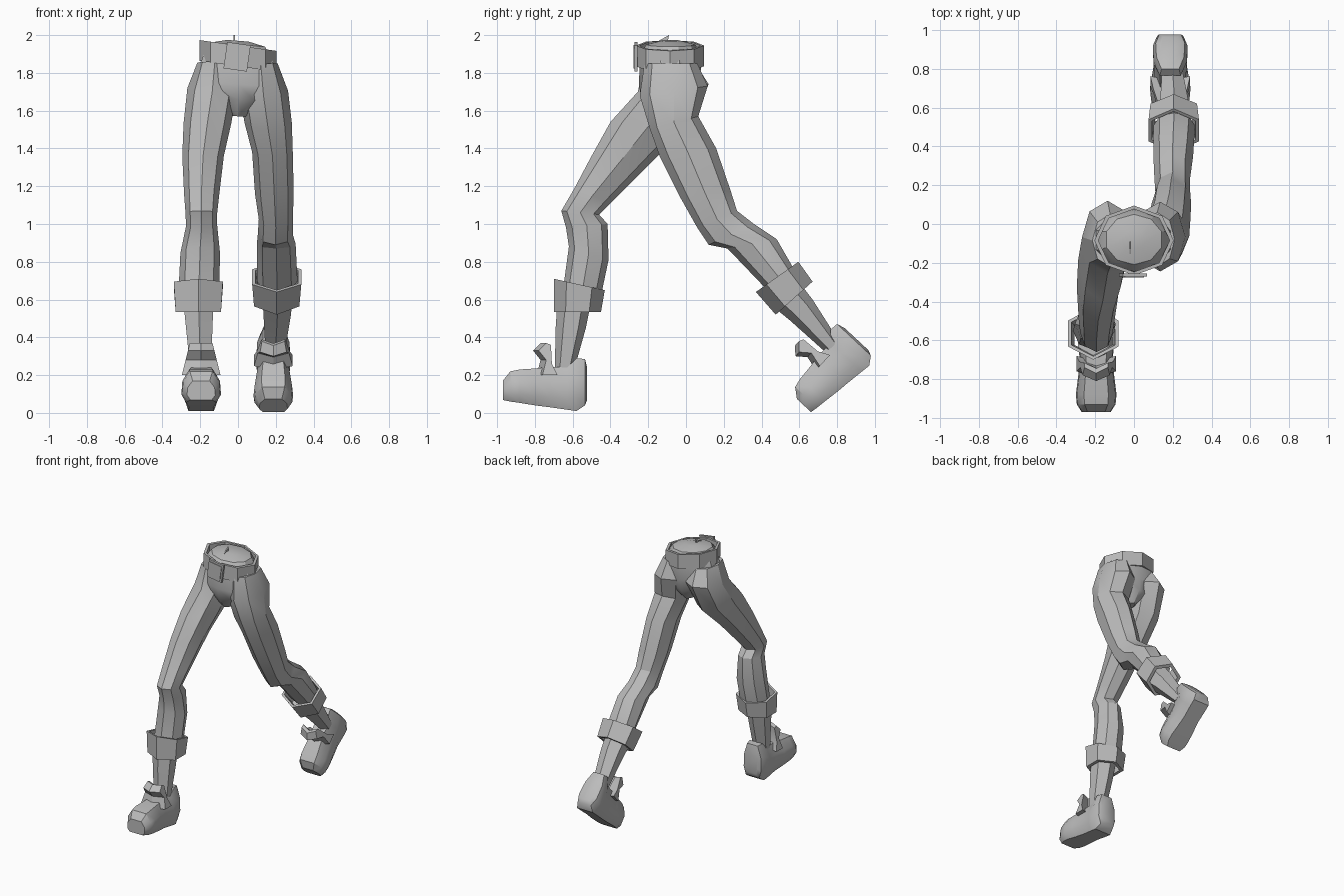
import bpy, bmesh, math
from mathutils import Matrix, Vector

cube = bpy.data.objects.get("Cube")
if cube:
    bpy.data.objects.remove(cube, do_unlink=True)

grey = bpy.data.materials.new("plain_grey")
grey.use_nodes = True
GREY = (0.5, 0.5, 0.5, 1)
grey.diffuse_color = GREY
grey.node_tree.nodes["Principled BSDF"].inputs["Base Color"].default_value = GREY


def finish(name, bm, angle=30):
    bmesh.ops.recalc_face_normals(bm, faces=bm.faces)
    mesh = bpy.data.meshes.new(name)
    bm.to_mesh(mesh)
    bm.free()
    mesh.materials.append(grey)
    obj = bpy.data.objects.new(name, mesh)
    bpy.context.collection.objects.link(obj)
    bpy.ops.object.select_all(action='DESELECT')
    obj.select_set(True)
    bpy.context.view_layer.objects.active = obj
    bpy.ops.object.shade_smooth_by_angle(angle=math.radians(angle))
    return obj


def skin(name, rings, loop=False, angle=30):
    """Bridge rings of points; cap the ends, or join last to first."""
    bm = bmesh.new()
    vs = [[bm.verts.new(p) for p in ring] for ring in rings]
    n = len(vs[0])
    for a, b in zip(vs, vs[1:] + (vs[:1] if loop else [])):
        for i in range(n):
            j = (i + 1) % n
            bm.faces.new((a[i], a[j], b[j], b[i]))
    if not loop:
        bm.faces.new(vs[0])
        bm.faces.new(vs[-1])
    return finish(name, bm, angle)


def ring(yf, zf, yr, zr, x0, x1, n=8, scale=1, slope=0):
    """Tilted ring from its front point, rear point and x range."""
    mid = Vector(((x0 + x1) / 2, (yf + yr) / 2, (zf + zr) / 2))
    half = Vector((0, yr - yf, zr - zf)) / 2 * scale
    rx = (x1 - x0) / 2 * scale
    if n == 6:
        rx /= math.cos(math.pi / 6)
    pts = []
    for i in range(n):
        a = math.pi / 2 + math.tau * i / n
        dx = rx * math.cos(a)
        pts.append(mid + half * math.sin(a) + Vector((dx, 0, slope * dx)))
    return pts


# Pelvis, rising to a low dome inside the belt
skin("pelvis", [ring(*s, n=10, slope=-0.08) for s in (
    (-.13, 1.97, -.03, 1.97, -.06, .06),
    (-.21, 1.95, .05, 1.95, -.15, .15),
    (-.245, 1.9, .075, 1.9, -.185, .185),
    (-.245, 1.83, .08, 1.83, -.21, .21),
    (-.25, 1.74, .07, 1.74, -.23, .23),
    (-.235, 1.66, .06, 1.65, -.15, .15),
    (-.17, 1.57, .0, 1.57, -.04, .04))])

# Pinched fold of cloth on top
skin("waist_fold", [[(x, -.18, 1.95), (x, -.09, 2.0), (x, -.1, 1.95)]
                    for x in (-.024, -.016)])

# Belt band, buckle frame and inner plate
skin("belt", [ring(-.265, z, .095, z, -.205, .205, scale=s, slope=-0.14)
              for z, s in ((1.945, 1), (1.835, 1), (1.835, .9), (1.945, .9))], loop=True)


def plate(name, y, w, h, depth):
    bm = bmesh.new()
    bmesh.ops.create_cube(bm, size=1)
    bm.transform(Matrix.Translation((-.005, y, 1.885))
                 @ Matrix.Rotation(math.radians(8), 4, 'Y')
                 @ Matrix.Diagonal((w, depth, h, 1)))
    finish(name, bm)


plate("buckle_frame", -.264, .125, .14, .016)
plate("buckle_plate", -.274, .1, .11, .006)

# Trouser legs: front y, z, rear y, z, x range
skin("right_trouser_leg", [ring(*s) for s in (
    (-.22, 1.86, .05, 1.85, -.215, -.03),
    (-.255, 1.70, .12, 1.74, -.268, -.005),
    (-.40, 1.54, .03, 1.53, -.288, -.035),
    (-.50, 1.36, -.15, 1.36, -.295, -.075),
    (-.59, 1.19, -.40, 1.11, -.285, -.1),
    (-.66, 1.07, -.46, 1.05, -.278, -.11),
    (-.635, .98, -.415, 1.0, -.275, -.11),
    (-.62, .88, -.41, .81, -.305, -.095),
    (-.65, .66, -.45, .62, -.315, -.1))])
skin("left_trouser_leg", [ring(*s) for s in (
    (-.22, 1.85, .06, 1.85, .03, .21),
    (-.245, 1.68, .115, 1.73, .005, .265),
    (-.19, 1.5, .065, 1.57, .035, .285),
    (-.14, 1.36, .16, 1.4, .075, .29),
    (-.03, 1.14, .235, 1.18, .09, .295),
    (.06, .98, .27, 1.07, .11, .29),
    (.12, .89, .36, 1.0, .105, .29),
    (.22, .87, .48, .92, .1, .305),
    (.44, .64, .575, .755, .1, .315))])


# Turned-up cuffs: hollow six-sided bands
def cuff(name, top, bottom):
    skin(name, [ring(*s, n=6, scale=k) for s, k in
                ((top, 1), (bottom, 1), (bottom, .8), (top, .87))], loop=True)


cuff("right_cuff", (-.70, .71, -.43, .65, -.34, -.08), (-.70, .535, -.45, .535, -.33, -.09))
cuff("left_cuff", (.37, .64, .595, .80, .075, .335), (.475, .52, .67, .695, .085, .325))

# Ankles
skin("right_ankle", [ring(*s, n=6) for s in (
    (-.68, .6, -.5, .6, -.29, -.13), (-.69, .45, -.53, .45, -.275, -.135),
    (-.695, .2, -.6, .2, -.25, -.145))])
skin("left_ankle", [ring(*s, n=6) for s in (
    (.44, .58, .585, .71, .13, .29), (.55, .49, .67, .60, .135, .28),
    (.74, .32, .81, .38, .145, .25))])

# Shoe outline along its length: y, sole z, top z, half width
SHOE = ((.057, .06, .23, .05), (.045, .03, .275, .075), (0, 0, .28, .09),
        (-.05, .007, .23, .09), (-.14, .02, .235, .085), (-.22, .03, .225, .095),
        (-.30, .043, .22, .105), (-.35, .05, .21, .1), (-.39, .058, .16, .075))
FLAP = ((-.21, .19), (-.19, .27), (-.23, .32), (-.19, .36),
        (-.165, .35), (-.16, .25), (-.13, .19))


def shoe(side, x, heel_y, heel_z, pitch):
    place = (Matrix.Translation((x, heel_y, heel_z))
             @ Matrix.Rotation(math.radians(pitch), 4, 'X'))
    rings = []
    for y, b, t, w in SHOE:
        h = t - b
        right = [(.75 * w, b), (w, b + .25 * h), (.95 * w, b + .65 * h), (.6 * w, t)]
        outline = right + [(-px, pz) for px, pz in reversed(right)]
        rings.append([place @ Vector((px, y, pz)) for px, pz in outline])
    skin(side + "_shoe", rings, angle=35)
    # Tongue flap, folded back along its centre
    rings = []
    for k in (-1, 0, 1):
        rings.append([place @ Vector((k * (.1 - .25 * (z - .2)), y + .03 * abs(k), z))
                      for y, z in FLAP])
    skin(side + "_shoe_tongue", rings)


shoe("right", -.195, -.58, .01, 0)
shoe("left", .187, .97, .25, 47)
